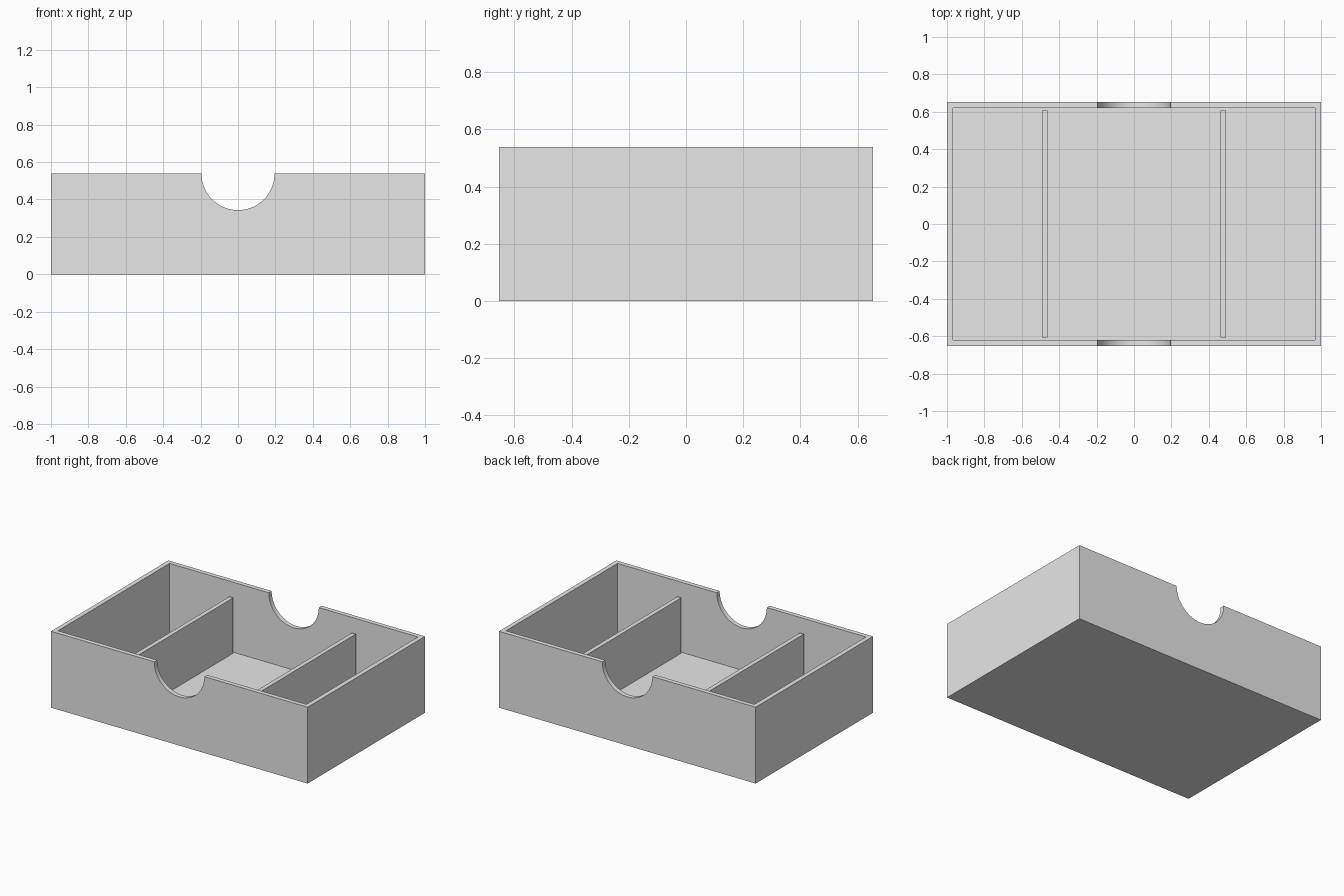
import bpy
import bmesh
import math
from mathutils import Matrix, Vector

default = bpy.data.objects.get("Cube")
if default:
    bpy.data.objects.remove(default, do_unlink=True)

HALF_X, HALF_Y, HEIGHT = 1.0, 0.653, 0.538
WALL = 0.045
NOTCH_RADIUS = 0.195
DIVIDER_X, DIVIDER_THICK, DIVIDER_TOP = 0.478, 0.03, 0.436

grey = bpy.data.materials.new("light_grey")
grey.use_nodes = True
colour = (0.8, 0.8, 0.8, 1)
grey.diffuse_color = colour
grey.node_tree.nodes["Principled BSDF"].inputs["Base Color"].default_value = colour


def make_object(name, bm):
    mesh = bpy.data.meshes.new(name)
    bm.to_mesh(mesh)
    bm.free()
    mesh.materials.append(grey)
    obj = bpy.data.objects.new(name, mesh)
    bpy.context.collection.objects.link(obj)
    return obj


def box(low, high):
    low, high = Vector(low), Vector(high)
    bm = bmesh.new()
    matrix = Matrix.Translation((low + high) / 2) @ Matrix.Diagonal((*(high - low), 1))
    bmesh.ops.create_cube(bm, size=1, matrix=matrix)
    return bm


# Open tray: inset the top of a block and sink it to the floor
bm = box((-HALF_X, -HALF_Y, 0), (HALF_X, HALF_Y, HEIGHT))
top = max(bm.faces, key=lambda f: f.calc_center_median().z)
bmesh.ops.inset_region(bm, faces=[top], thickness=WALL)
sunk = bmesh.ops.extrude_discrete_faces(bm, faces=[top])["faces"][0]
bmesh.ops.translate(bm, verts=sunk.verts, vec=(0, 0, WALL - HEIGHT))
bmesh.ops.recalc_face_normals(bm, faces=bm.faces)
tray = make_object("tray", bm)

# Round finger notches through the front and back walls
bm = bmesh.new()
bmesh.ops.create_cone(
    bm, cap_ends=True, segments=64, radius1=NOTCH_RADIUS, radius2=NOTCH_RADIUS,
    depth=HALF_Y * 3,
    matrix=Matrix.Translation((0, 0, HEIGHT)) @ Matrix.Rotation(math.pi / 2, 4, "X"))
cutter = make_object("notch_cutter", bm)
cutter.hide_render = True

notch = tray.modifiers.new("finger_notches", "BOOLEAN")
notch.operation = "DIFFERENCE"
notch.solver = "EXACT"
notch.object = cutter
bpy.ops.object.select_all(action="DESELECT")
bpy.context.view_layer.objects.active = tray
tray.select_set(True)
bpy.ops.object.modifier_apply(modifier=notch.name)
bpy.data.objects.remove(cutter, do_unlink=True)
bpy.ops.object.shade_smooth_by_angle(angle=math.radians(30))

# Two low dividers running front to back
for name, side in (("left_divider", 1), ("right_divider", -1)):
    centre = side * DIVIDER_X
    make_object(name, box(
        (centre - DIVIDER_THICK / 2, WALL - HALF_Y, WALL),
        (centre + DIVIDER_THICK / 2, HALF_Y - WALL, DIVIDER_TOP)))
